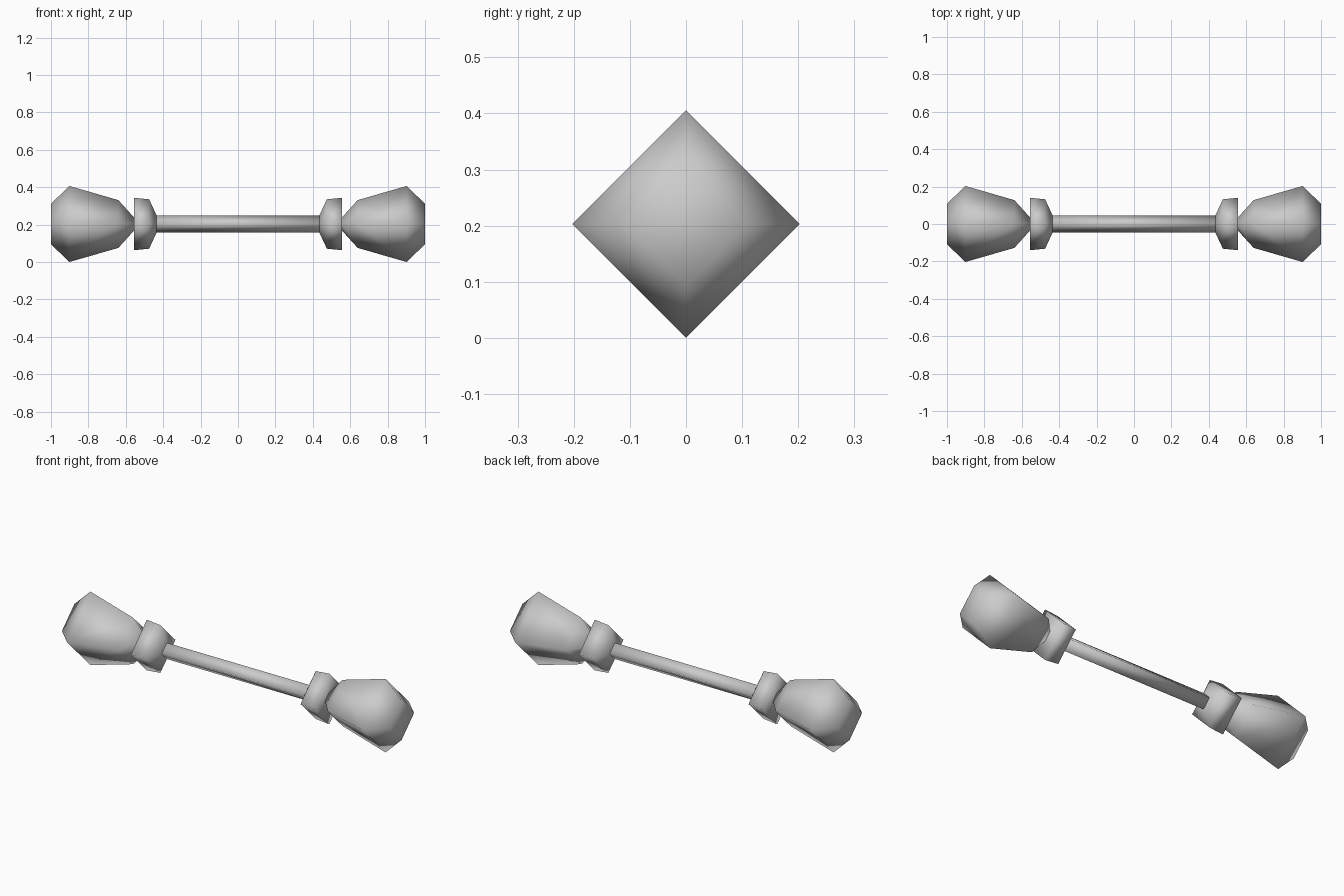
import bpy, bmesh, math

if "Cube" in bpy.data.objects:
    bpy.data.objects.remove(bpy.data.objects["Cube"])

CENTRE_Z = 0.203
SIDES = 4

grey = bpy.data.materials.new("grey")
grey.diffuse_color = (0.6, 0.6, 0.6, 1)
grey.use_nodes = True
grey.node_tree.nodes["Principled BSDF"].inputs["Base Color"].default_value = grey.diffuse_color


def lathe(name, profile, side=1):
    """Four-sided smooth solid along x from (x, radius) rings, capped at both ends."""
    bm = bmesh.new()
    rings = []
    for x, r in profile:
        angles = [2 * math.pi * i / SIDES for i in range(SIDES)]
        rings.append([bm.verts.new((side * x, r * math.cos(a), CENTRE_Z + r * math.sin(a)))
                      for a in angles])
    for a, b in zip(rings, rings[1:]):
        for i in range(SIDES):
            j = (i + 1) % SIDES
            bm.faces.new((a[i], a[j], b[j], b[i]))
    bm.faces.new(rings[0])
    bm.faces.new(rings[-1])
    bmesh.ops.recalc_face_normals(bm, faces=bm.faces)
    for f in bm.faces:
        f.smooth = True
    mesh = bpy.data.meshes.new(name)
    bm.to_mesh(mesh)
    bm.free()
    mesh.materials.append(grey)
    obj = bpy.data.objects.new(name, mesh)
    bpy.context.collection.objects.link(obj)
    return obj


# Thin bar between the collars
lathe("bar", [(-0.44, 0.045), (0.44, 0.045)])

# Collar and bulbous head at each end
for label, side in (("left", -1), ("right", 1)):
    lathe(label + "_collar", [(0.435, 0.045), (0.475, 0.132), (0.557, 0.14)], side)
    lathe(label + "_head", [(0.555, 0.034), (0.64, 0.128), (0.902, 0.203), (1.0, 0.108)], side)
